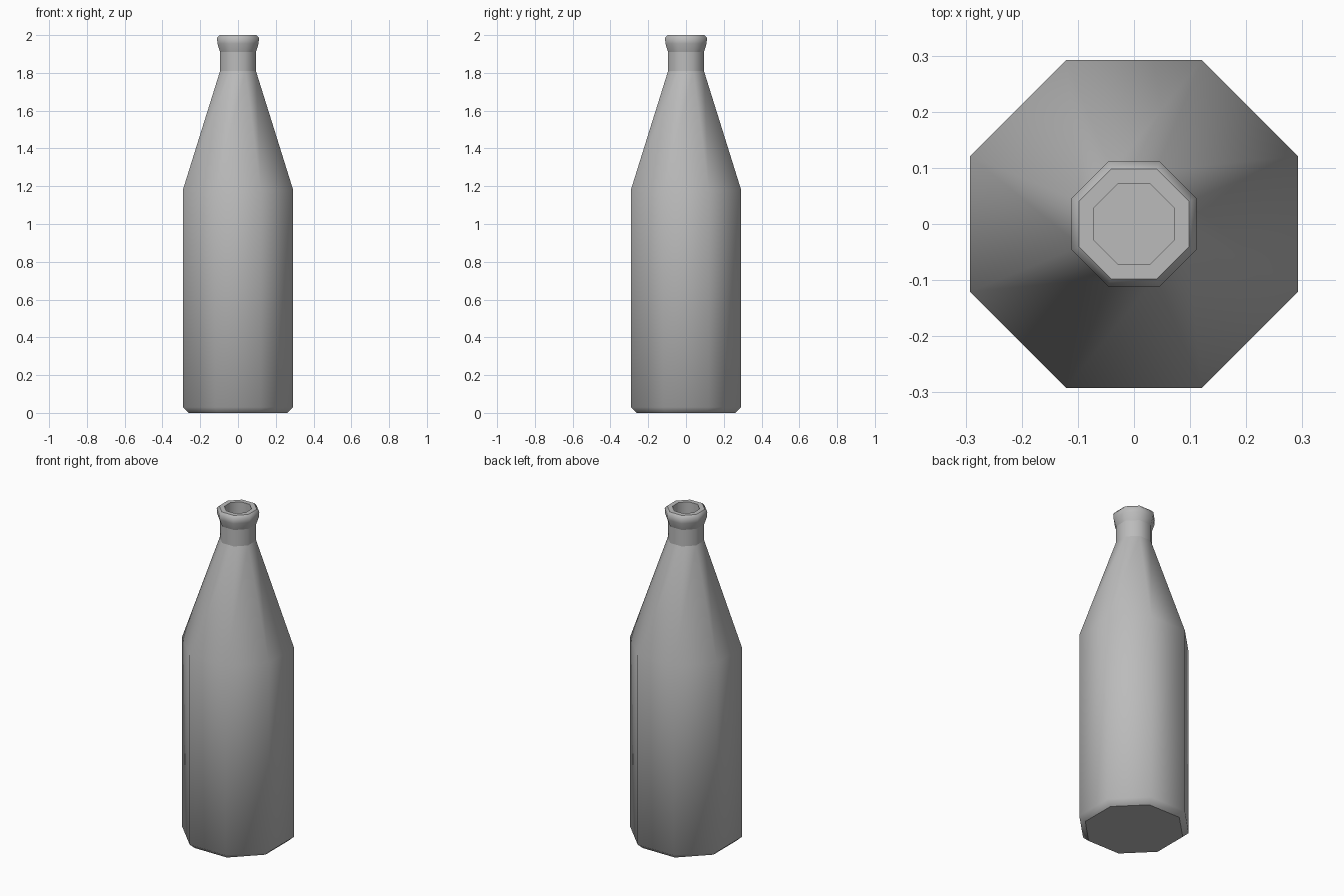
import bpy, bmesh, math

cube = bpy.data.objects.get("Cube")
if cube:
    bpy.data.objects.remove(cube, do_unlink=True)

SIDES = 8
# (flat-to-centre radius, height) from the base up, over the lip and into the mouth
PROFILE = [(0.26, 0.0), (0.292, 0.03), (0.292, 1.18), (0.095, 1.81),
           (0.095, 1.91), (0.109, 1.955), (0.111, 1.985), (0.098, 2.0),
           (0.071, 2.0), (0.071, 1.85)]
SHARP_RINGS = (0, 3, 4, 7, 8, 9)  # base, neck, rim and mouth edges

grey = bpy.data.materials.new("grey")
grey.use_nodes = True
colour = (0.5, 0.5, 0.5, 1)
grey.diffuse_color = colour
grey.node_tree.nodes["Principled BSDF"].inputs["Base Color"].default_value = colour


def ring(bm, apothem, z):
    """Octagon with flat sides facing the axes."""
    r = apothem / math.cos(math.pi / SIDES)
    angles = [(i + 0.5) * math.tau / SIDES for i in range(SIDES)]
    return [bm.verts.new((r * math.cos(a), r * math.sin(a), z)) for a in angles]


# Bottle walls, base and mouth floor
bm = bmesh.new()
rings = [ring(bm, r, z) for r, z in PROFILE]
for low, high in zip(rings, rings[1:]):
    for i in range(SIDES):
        j = (i + 1) % SIDES
        bm.faces.new((low[i], low[j], high[j], high[i]))
bm.faces.new(rings[0][::-1])
bm.faces.new(rings[-1])

# Smooth sides with crisp rings
for face in bm.faces:
    face.smooth = True
for k in SHARP_RINGS:
    for i in range(SIDES):
        bm.edges.get((rings[k][i], rings[k][(i + 1) % SIDES])).smooth = False

mesh = bpy.data.meshes.new("bottle")
bm.to_mesh(mesh)
bm.free()
mesh.materials.append(grey)
bottle = bpy.data.objects.new("bottle", mesh)
bpy.context.collection.objects.link(bottle)
